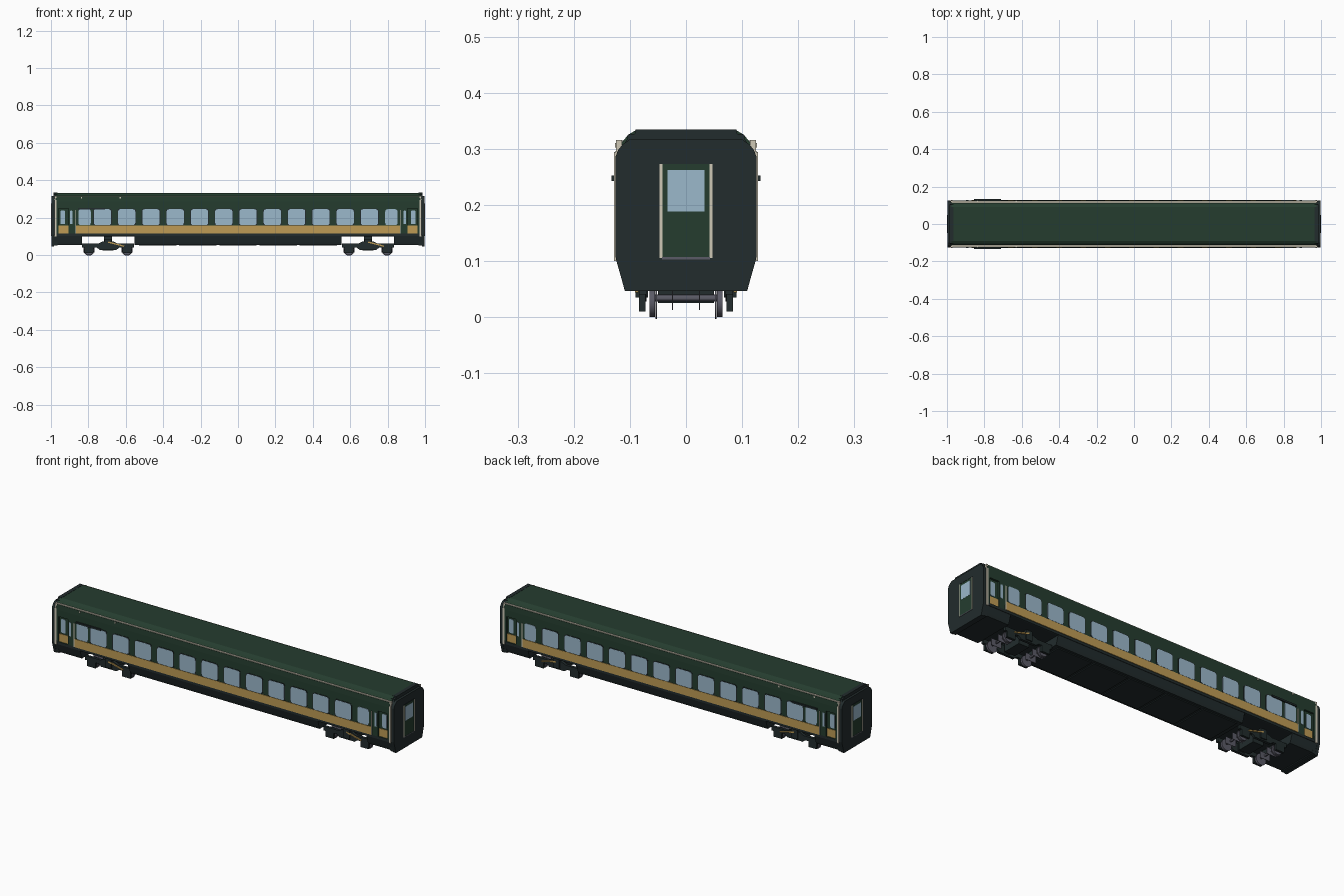
import bpy, bmesh, math
from mathutils import Matrix, Vector

if "Cube" in bpy.data.objects:
    bpy.data.objects.remove(bpy.data.objects["Cube"], do_unlink=True)


def material(name, r, g, b):
    m = bpy.data.materials.new(name)
    m.use_nodes = True
    m.diffuse_color = (r, g, b, 1)
    m.node_tree.nodes["Principled BSDF"].inputs["Base Color"].default_value = (r, g, b, 1)
    return m


GREEN = material("dark green", .018, .046, .028)
BLACK = material("charcoal", .016, .025, .026)
GOLD = material("gold", .52, .33, .09)
GLASS = material("pale blue glass", .33, .48, .60)
CREAM = material("cream", .62, .58, .47)
GREY = material("steel grey", .105, .105, .135)


def finish(name, bm, *mats):
    bmesh.ops.recalc_face_normals(bm, faces=bm.faces)
    me = bpy.data.meshes.new(name)
    bm.to_mesh(me)
    bm.free()
    for m in mats:
        me.materials.append(m)
    ob = bpy.data.objects.new(name, me)
    bpy.context.collection.objects.link(ob)
    return ob


def extrude(bm, points, vec):
    """Closed prism from a loop of points swept along vec."""
    a = [bm.verts.new(p) for p in points]
    b = [bm.verts.new(Vector(p) + Vector(vec)) for p in points]
    bm.faces.new(a)
    bm.faces.new(b[::-1])
    for i in range(len(a)):
        j = (i + 1) % len(a)
        bm.faces.new((a[i], a[j], b[j], b[i]))


def box(bm, x0, x1, y0, y1, z0, z1):
    extrude(bm, [(x0, y0, z0), (x1, y0, z0), (x1, y1, z0), (x0, y1, z0)], (0, 0, z1 - z0))


def section(bm, half, x0, x1):
    """Symmetric cross-section given by its +y half, swept along x."""
    loop = half + [(-y, z) for y, z in reversed(half)]
    extrude(bm, [(x0, y, z) for y, z in loop], (x1 - x0, 0, 0))


def cylinder(bm, x, y, z, radius, depth, sides=20):
    mat = Matrix.Translation((x, y, z)) @ Matrix.Rotation(math.pi / 2, 4, "X")
    bmesh.ops.create_cone(bm, cap_ends=True, segments=sides, radius1=radius,
                          radius2=radius, depth=depth, matrix=mat)


def side_plates(name, spans, z0, z1, y, mat, thick=.004, r=0):
    """Thin plates on both long sides, with rounded corners if r is set."""
    bm = bmesh.new()
    for x0, x1 in spans:
        for s in (-1, 1):
            if r:
                pts = []
                for k, (cx, cz) in enumerate(((x1 - r, z1 - r), (x0 + r, z1 - r),
                                              (x0 + r, z0 + r), (x1 - r, z0 + r))):
                    for t in range(4):
                        a = (k + t / 3) * math.pi / 2
                        pts.append((cx + r * math.cos(a), s * y, cz + r * math.sin(a)))
            else:
                pts = [(x0, s * y, z0), (x1, s * y, z0), (x1, s * y, z1), (x0, s * y, z1)]
            extrude(bm, pts, (0, -s * thick, 0))
    return finish(name, bm, mat)


def both(x0, x1):
    return [(x0, x1), (-x1, -x0)]


# Body shell: green above, charcoal sole bar below
shell = [(.120, .10), (.125, .102), (.125, .115), (.126, .17), (.126, .285), (.124, .312),
         (.113, .313), (.103, .325), (.09, .333)]
bm = bmesh.new()
section(bm, shell, -.975, .975)
for f in bm.faces:
    f.material_index = 1 if f.calc_center_median().z < .112 else 0
body = finish("body_shell", bm, GREEN, BLACK)

# Recessed doorways
bm = bmesh.new()
for x0, x1 in both(.905, .96):
    for s in (-1, 1):
        box(bm, x0, x1, s * .116, s * .15, .116, .25)
cutter = finish("doorway_cutter", bm, GREEN)
cutter.hide_render = True
cutter.hide_viewport = True
mod = body.modifiers.new("doorways", "BOOLEAN")
mod.operation = "DIFFERENCE"
mod.solver = "EXACT"
mod.object = cutter
side_plates("door_gold_panels", both(.905, .96), .116, .158, .119, GOLD)
side_plates("door_windows", both(.924, .95), .165, .238, .118, GLASS, r=.006)
side_plates("vestibule_windows", both(.885, .898), .165, .238, .1275, GLASS, r=.004)

# Windows and gold waist band
step = .1298
spans = [(-.725 + i * step - .046, -.725 + i * step + .046) for i in range(12)]
side_plates("window_frames", [(a - .004, b + .004) for a, b in spans], .155, .249, .1272, BLACK, r=.014)
side_plates("windows", spans, .16, .245, .128, GLASS, r=.012)
side_plates("end_windows", both(.787, .853), .16, .245, .128, GLASS, r=.012)
side_plates("waist_band", [(-.865, .865)], .115, .158, .1285, GOLD)
side_plates("handrails", both(.865, .869), .115, .24, .1285, CREAM)
side_plates("door_track", [(-.855, -.71)], .243, .252, .133, BLACK, thick=.008)
side_plates("marker_lamps", [(-.84, -.833), (-.633, -.626)], .302, .31, .1265, CREAM)

# Cream gutters and end hoops
bm = bmesh.new()
for s in (-1, 1):
    box(bm, -.972, .972, s * .113, s * .1225, .311, .3155)
    for e in (-1, 1):
        box(bm, e * .970, e * .980, s * .118, s * .1285, .10, .294)
        box(bm, e * .970, e * .980, s * .114, s * .1245, .292, .316)
finish("cream_trim", bm, CREAM)

# End caps with an inset gangway door
cap = [(.109, .047), (.114, .065), (.124, .10), (.126, .11), (.126, .285), (.121, .298),
       (.113, .308), (.10, .317)]
lip = [(.11, .05), (.12, .10), (.12, .295), (.104, .318), (.104, .325), (.091, .327), (.09, .334)]
for e, side in ((-1, "right"), (1, "left")):
    bm = bmesh.new()
    section(bm, cap, e * .983, e * .998)
    section(bm, lip, e * .966, e * .986)
    finish(side + "_end_cap", bm, BLACK)
    for name, y0, y1, z0, z1, out, mat in (
            ("end_door", -.043, .043, .107, .273, .9988, GREEN),
            ("end_door_glass", -.033, .033, .188, .262, .9994, GLASS),
            ("end_door_sill", -.043, .043, .103, .107, 1, GREY),
            ("end_door_head", -.047, .047, .273, .276, 1, BLACK)):
        bm = bmesh.new()
        box(bm, e * .994, e * out, y0, y1, z0, z1)
        finish(side + "_" + name, bm, mat)
    bm = bmesh.new()
    for s in (-1, 1):
        box(bm, e * .994, e, s * .042, s * .047, .105, .274)
    finish(side + "_end_door_posts", bm, CREAM)

# Skirts between and outside the bogies
skirt = [(.108, .055), (.113, .068), (.124, .103), (.12, .108)]
bm = bmesh.new()
section(bm, skirt, -.553, .553)
for x0, x1 in both(.835, .985):
    section(bm, skirt, x0, x1)
finish("lower_skirts", bm, BLACK)
bm = bmesh.new()
for i in range(5):
    x = -.43 + i * .215
    box(bm, x - .10, x + .10, -.095, .095, .05, .06)
finish("underfloor_covers", bm, BLACK)


# Bogies
def bogie(side, cx):
    frame, wheels, rods = bmesh.new(), bmesh.new(), bmesh.new()
    box(frame, cx - .03, cx + .03, -.05, .05, .025, .07)
    box(frame, cx - .022, cx + .022, -.03, .03, .06, .105)
    for s in (-1, 1):
        # side frame with a dropped centre and axle boxes
        outline = [(-.138, .062), (-.138, .04), (-.06, .04), (-.045, .028), (.045, .028),
                   (.06, .04), (.138, .04), (.138, .062), (.05, .062), (.03, .072),
                   (-.03, .072), (-.05, .062)]
        extrude(frame, [(cx + x, s * .07, z) for x, z in outline], (0, s * .014, 0))
        box(frame, cx - .018, cx + .018, s * .068, s * .09, .035, .085)
        for w in (-.102, .102):
            box(frame, cx + w - .024, cx + w + .024, s * .072, s * .084, .010, .045)
            cylinder(wheels, cx + w, s * .06, .026, .026, .010)
            cylinder(wheels, cx + w, s * .053, .026, .029, .003)
            box(wheels, cx + w - .03, cx + w + .03, s * .023, s * .025, .013, .048)
        # gold damper sloping along each side
        extrude(rods, [(cx + x, s * .085, z) for x, z in
                       ((.0, .066), (.085, .044), (.087, .050), (.002, .073))], (0, s * .006, 0))
    for w in (-.102, .102):
        cylinder(wheels, cx + w, 0, .034, .006, .12, 12)
    finish(side + "_bogie_frame", frame, BLACK)
    wheel_set = finish(side + "_wheelsets", wheels, GREY)
    finish(side + "_dampers", rods, GOLD)
    bpy.ops.object.select_all(action="DESELECT")
    wheel_set.select_set(True)
    bpy.context.view_layer.objects.active = wheel_set
    bpy.ops.object.shade_smooth_by_angle()


bogie("right", -.695)
bogie("left", .695)
